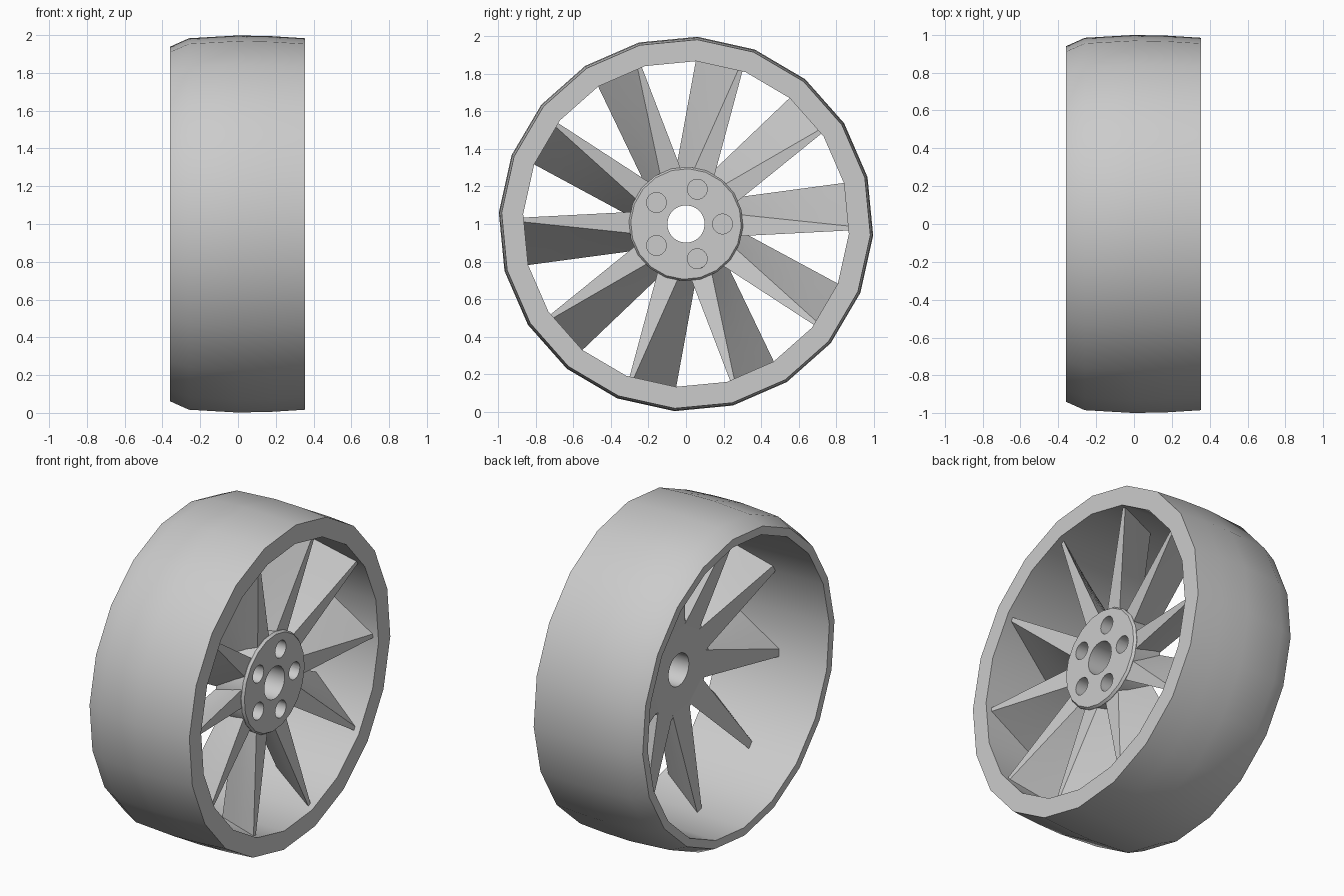
import bpy, bmesh
from math import sin, cos, pi, radians
from mathutils import Matrix, Vector

cube = bpy.data.objects.get("Cube")
if cube:
    bpy.data.objects.remove(cube, do_unlink=True)

AXLE_Z = 1.0
SPOKES = 10

metal = bpy.data.materials.new("grey_metal")
metal.use_nodes = True
metal.diffuse_color = (0.6, 0.6, 0.6, 1)
metal.node_tree.nodes["Principled BSDF"].inputs["Base Color"].default_value = (0.6, 0.6, 0.6, 1)


def finish(name, bm, smooth=30):
    bmesh.ops.recalc_face_normals(bm, faces=bm.faces)
    mesh = bpy.data.meshes.new(name)
    bm.to_mesh(mesh)
    bm.free()
    mesh.materials.append(metal)
    obj = bpy.data.objects.new(name, mesh)
    bpy.context.collection.objects.link(obj)
    bpy.ops.object.select_all(action='DESELECT')
    obj.select_set(True)
    bpy.context.view_layer.objects.active = obj
    bpy.ops.object.shade_smooth_by_angle(angle=radians(smooth))
    return obj


def polar(x, r, angle, side=0.0):
    """Point at a radius and angle about the axle, shifted sideways."""
    a = radians(angle)
    return Vector((x, r * cos(a) - side * sin(a), AXLE_Z + r * sin(a) + side * cos(a)))


def lathe(name, profile, sides, start):
    bm = bmesh.new()
    rings = [[bm.verts.new(polar(x, r, start + 360 * i / sides)) for x, r in profile]
             for i in range(sides)]
    n = len(profile)
    for i in range(sides):
        a, b = rings[i], rings[(i + 1) % sides]
        for j in range(n):
            k = (j + 1) % n
            bm.faces.new((a[j], a[k], b[k], b[j]))
    return finish(name, bm)


def drill(target, x0, x1, r, angle, offset, sides=24):
    """Cut a round hole parallel to the axle."""
    bm = bmesh.new()
    centre = polar((x0 + x1) / 2, offset, angle)
    bmesh.ops.create_cone(bm, cap_ends=True, segments=sides, radius1=r, radius2=r,
                          depth=x1 - x0,
                          matrix=Matrix.Translation(centre) @ Matrix.Rotation(pi / 2, 4, 'Y'))
    cutter = finish("hole_cutter", bm)
    cutter.hide_render = True
    bpy.context.view_layer.objects.active = target
    mod = target.modifiers.new("hole", 'BOOLEAN')
    mod.operation = 'DIFFERENCE'
    mod.solver = 'EXACT'
    mod.object = cutter
    bpy.ops.object.modifier_apply(modifier=mod.name)
    bpy.data.objects.remove(cutter, do_unlink=True)


# Rim: crowned barrel with a bevelled back edge and flat front lip
lathe("rim", [(-0.36, 0.94), (-0.26, 0.985), (0, 1.0), (0.18, 0.996), (0.355, 0.985),
              (0.355, 0.87), (-0.36, 0.89)], 20, -3.5)

# Hub with a through bore and blind bolt holes
hub = lathe("hub", [(0.05, 0.1), (0.05, 0.29), (0.235, 0.305), (0.25, 0.295), (0.25, 0.1)],
            SPOKES * 2, -3)
for i in range(5):
    drill(hub, 0.14, 0.3, 0.053, 72 * i, 0.195)
bpy.ops.object.select_all(action='DESELECT')
hub.select_set(True)
bpy.context.view_layer.objects.active = hub
bpy.ops.object.shade_smooth_by_angle(angle=radians(30))


# Spokes: slanted blades, narrow ridge in front and flat tapered back
def section(t, turn):
    """Loop of points around the blade, t running from hub to rim."""
    r = 0.25 + t * 0.64
    front_x, back_x = 0.225 + 0.095 * t, 0.05 - 0.09 * t
    front_w, back_w = 0.06 - 0.05 * t, 0.082 - 0.06 * t
    corners = [polar(front_x, r, turn - 1.5, s * front_w) for s in (-1, 1)]
    corners += [polar(back_x, r, turn + 13, s * back_w) for s in (1, -1)]
    loop = []
    for i in range(4):
        a, b = corners[i], corners[(i + 1) % 4]
        steps = 3 if i % 2 else 1
        loop += [a.lerp(b, j / steps) for j in range(steps)]
    return loop


for s in range(SPOKES):
    bm = bmesh.new()
    loops = [[bm.verts.new(p) for p in section(k / 5, 360 / SPOKES * s)] for k in range(6)]
    for a, b in zip(loops, loops[1:]):
        for j in range(len(a)):
            k = (j + 1) % len(a)
            bm.faces.new((a[j], a[k], b[k], b[j]))
    bm.faces.new(loops[0])
    bm.faces.new(loops[-1])
    finish(f"spoke_{s + 1}", bm)
